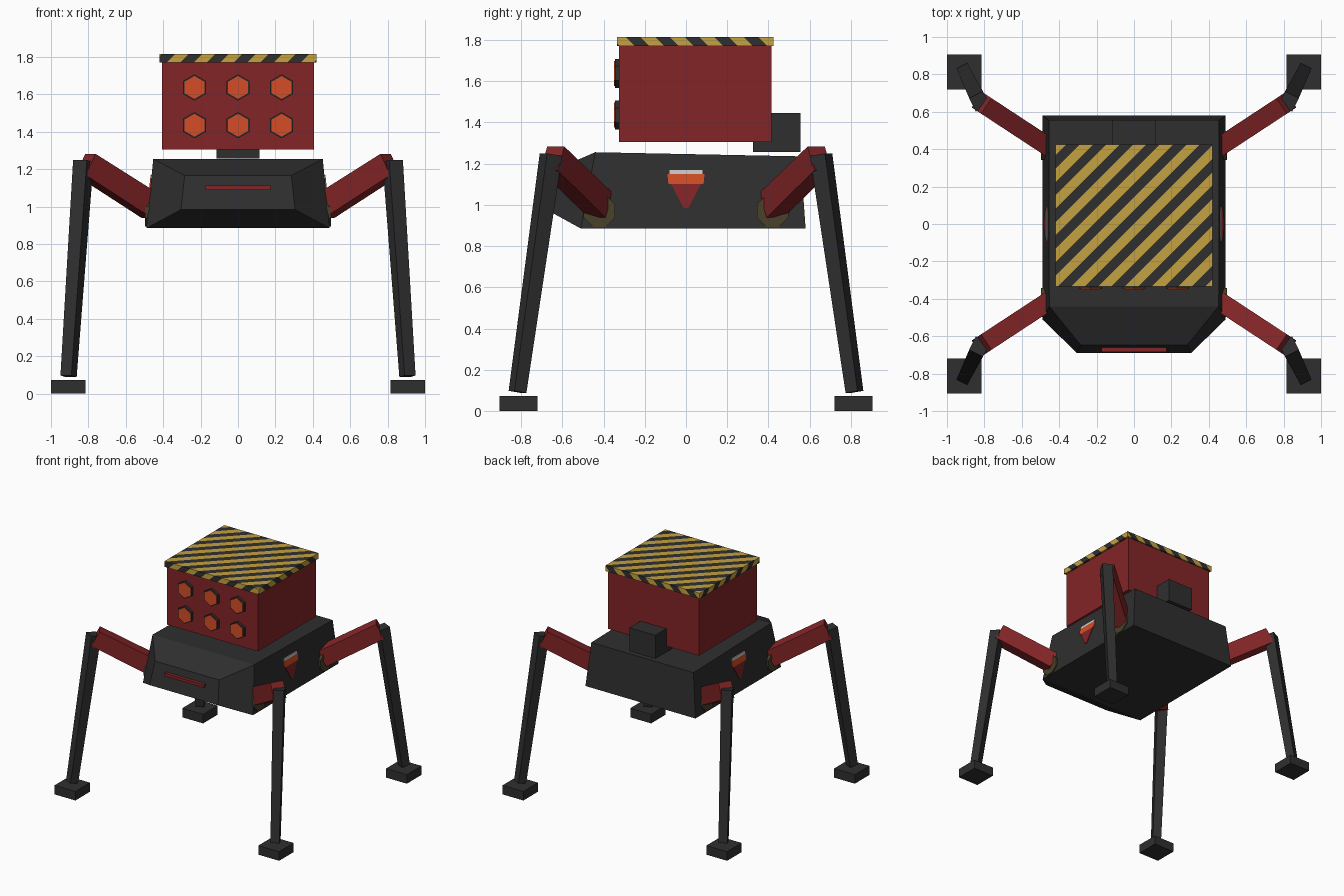
import bpy, bmesh, math
from mathutils import Vector

if "Cube" in bpy.data.objects:
    bpy.data.objects.remove(bpy.data.objects["Cube"])


def material(name, rgb):
    m = bpy.data.materials.new(name)
    m.diffuse_color = (*rgb, 1)
    m.use_nodes = True
    m.node_tree.nodes["Principled BSDF"].inputs["Base Color"].default_value = m.diffuse_color
    return m


RED = material("dark red", (0.23, 0.018, 0.02))
DARK = material("charcoal", (0.028, 0.028, 0.029))
YELLOW = material("hazard yellow", (0.56, 0.36, 0.052))
ORANGE = material("orange", (0.66, 0.075, 0.02))
OLIVE = material("dark olive", (0.065, 0.052, 0.022))
PALE = material("pale grey", (0.6, 0.6, 0.6))


def finish(bm, name, *mats):
    bmesh.ops.recalc_face_normals(bm, faces=bm.faces)
    me = bpy.data.meshes.new(name)
    bm.to_mesh(me)
    bm.free()
    for m in mats:
        me.materials.append(m)
    ob = bpy.data.objects.new(name, me)
    bpy.context.collection.objects.link(ob)
    return ob


def add_loft(bm, rings):
    """Skin a list of equal-length point loops and cap both ends."""
    loops = [[bm.verts.new(p) for p in r] for r in rings]
    n = len(loops[0])
    for a, b in zip(loops, loops[1:]):
        for i in range(n):
            bm.faces.new((a[i], a[(i + 1) % n], b[(i + 1) % n], b[i]))
    bm.faces.new(loops[0])
    bm.faces.new(loops[-1])


def loft(name, rings, mat):
    bm = bmesh.new()
    add_loft(bm, rings)
    return finish(bm, name, mat)


def box_rings(x0, x1, y0, y1, z0, z1):
    return [[(x0, y0, z), (x1, y0, z), (x1, y1, z), (x0, y1, z)] for z in (z0, z1)]


def box(name, dims, mat):
    return loft(name, box_rings(*dims), mat)


def beam(name, a, b, start, end, mat):
    """Tapered bar from a to b; start and end are (width, height)."""
    a, b = Vector(a), Vector(b)
    d = (b - a).normalized()
    side = d.cross(Vector((0, 0, 1))).normalized()
    up = side.cross(d)
    rings = [[c + side * w / 2 * i + up * h / 2 * j
              for i, j in ((-1, -1), (1, -1), (1, 1), (-1, 1))]
             for c, (w, h) in ((a, start), (b, end))]
    return loft(name, rings, mat)


# Hull: back, shoulder and nose sections (bottom and top half-widths)
sections = [  # bottom x, y, z, top x, y, z
    (0.49, 0.58, 0.885, 0.455, 0.555, 1.235),
    (0.49, -0.51, 0.885, 0.453, -0.44, 1.255),
    (0.305, -0.69, 0.984, 0.285, -0.647, 1.166),
]
loft("hull", [[(-bx, by, bz), (bx, by, bz), (tx, ty, tz), (-tx, ty, tz)]
              for bx, by, bz, tx, ty, tz in sections], DARK)
box("nose_slot", (-0.175, 0.175, -0.685, -0.64, 1.088, 1.112), RED)

# Launcher box, its rear mount and striped lid
box("launcher_box", (-0.405, 0.405, -0.325, 0.415, 1.305, 1.772), RED)
box("rear_mount", (-0.115, 0.115, 0.325, 0.555, 1.257, 1.445), DARK)

bm = bmesh.new()
add_loft(bm, box_rings(-0.42, 0.42, -0.335, 0.425, 1.77, 1.815))
bmesh.ops.recalc_face_normals(bm, faces=bm.faces)
PERIOD, CENTRE = 0.143, -1.78
axis = Vector((1, -1, -1))
half = PERIOD / 2
first = CENTRE - half / 2
for k in range(-16, 17):
    bmesh.ops.bisect_plane(bm, geom=bm.verts[:] + bm.edges[:] + bm.faces[:],
                           plane_co=axis * (first + k * half) / 3,
                           plane_no=axis)
for f in bm.faces:
    f.material_index = math.floor((axis.dot(f.calc_center_median()) - first) / half) % 2
finish(bm, "striped_lid", YELLOW, DARK)

# Hexagonal launch tubes
def hexagon(x, z, r, y):
    return [(x + r * math.sin(i * math.pi / 3), y, z + r * math.cos(i * math.pi / 3))
            for i in range(6)]


for row, z in enumerate((1.435, 1.637)):
    for col, x in enumerate((-0.233, 0, 0.233)):
        loft(f"tube_rim_{row}_{col}",
             [hexagon(x, z, 0.070, -0.32), hexagon(x, z, 0.070, -0.345)], DARK)
        loft(f"tube_cap_{row}_{col}",
             [hexagon(x, z, 0.061, -0.34), hexagon(x, z, 0.061, -0.350)], ORANGE)


# Side marker plates, following the slope of the hull side
def side_plate(name, s, outline, mat):
    rings = [[(s * (0.49 - (z - 0.885) * 0.1 + t), y, z) for y, z in outline]
             for t in (-0.003, 0.006)]
    loft(name, rings, mat)


for s, tag in ((-1, "left"), (1, "right")):
    side_plate(f"{tag}_marker_wedge", s,
               [(-0.072, 1.10), (0.072, 1.10), (0.012, 0.985), (-0.012, 0.985)], RED)
    side_plate(f"{tag}_marker_bar", s,
               [(-0.09, 1.15), (0.09, 1.15), (0.085, 1.10), (-0.085, 1.10)], ORANGE)
    side_plate(f"{tag}_marker_strip", s,
               [(-0.08, 1.17), (0.08, 1.17), (0.08, 1.15), (-0.08, 1.15)], PALE)

# Four legs: hip disc, red upper arm, dark shin and foot
for sx, lr in ((-1, "left"), (1, "right")):
    for sy, fb in ((-1, "front"), (1, "back")):
        tag = f"{fb}_{lr}"
        loft(f"{tag}_hip", [[(sx * x, sy * 0.42 + 0.083 * math.cos((i + .5) * math.pi / 4),
                              0.97 + 0.083 * math.sin((i + .5) * math.pi / 4))
                             for i in range(8)] for x in (0.44, 0.496)], OLIVE)
        beam(f"{tag}_upper_arm", (sx * 0.46, sy * 0.415, 0.998), (sx * 0.815, sy * 0.648, 1.225),
             (0.10, 0.135), (0.10, 0.13), RED)
        beam(f"{tag}_shin", (sx * 0.827, sy * 0.655, 1.243), (sx * 0.906, sy * 0.817, 0.093),
             (0.082, 0.082), (0.065, 0.065), DARK)
        cx, cy = sx * 0.9075, sy * 0.8125
        box(f"{tag}_foot", (cx - 0.0925, cx + 0.0925, cy - 0.0925, cy + 0.0925, 0, 0.073), DARK)
